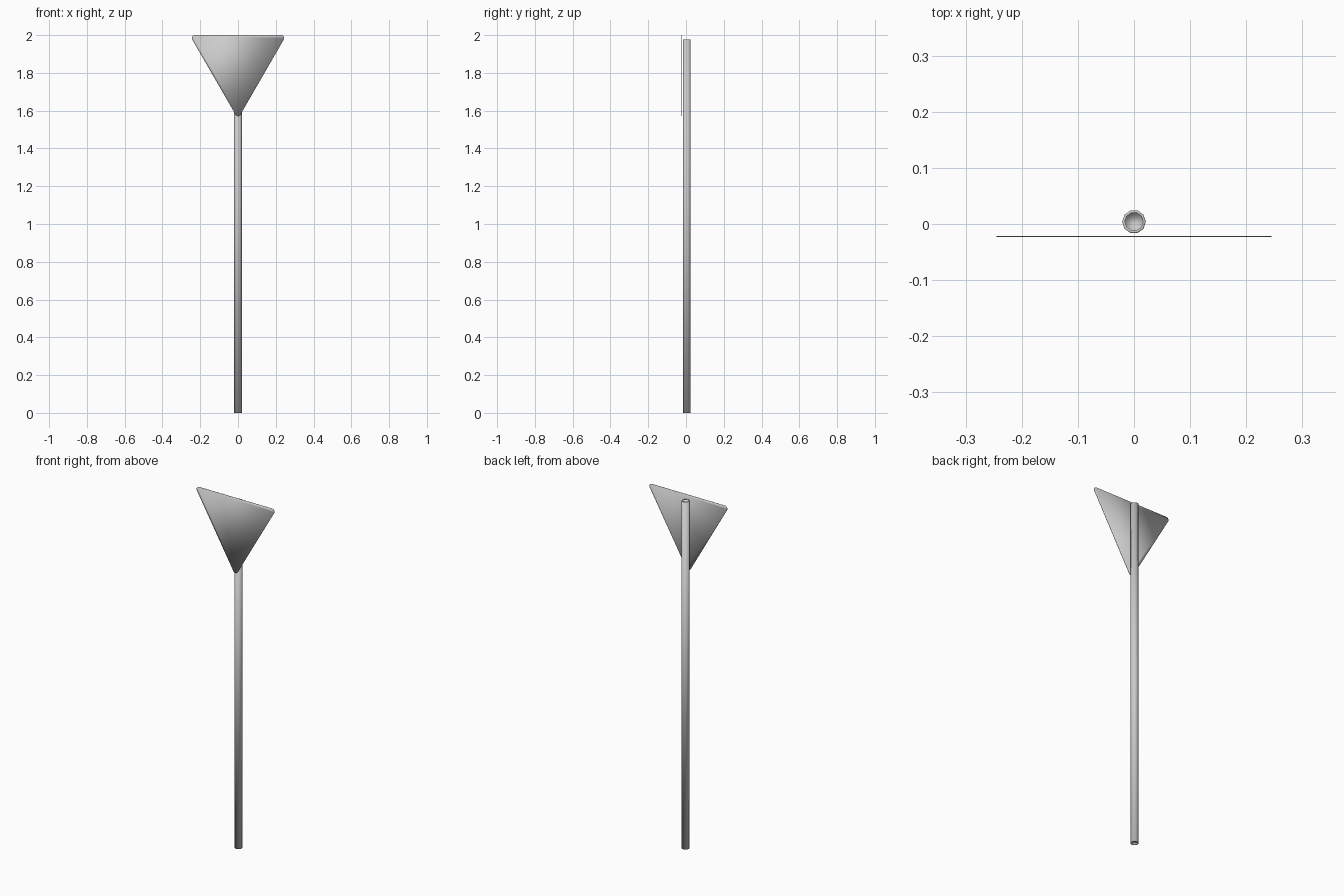
import bpy, bmesh
from math import sin, cos, pi, radians, sqrt

if "Cube" in bpy.data.objects:
    bpy.data.objects.remove(bpy.data.objects["Cube"])


def make_object(name, bm):
    # Everything is fully smooth shaded, including caps and rims
    bmesh.ops.recalc_face_normals(bm, faces=bm.faces)
    mesh = bpy.data.meshes.new(name)
    bm.to_mesh(mesh)
    bm.free()
    obj = bpy.data.objects.new(name, mesh)
    bpy.context.collection.objects.link(obj)
    for p in mesh.polygons:
        p.use_smooth = True
    return obj


# Pole: ten-sided post, both ends have a flat lip around a shallow recess
SIDES, POLE_Y, HEIGHT = 10, 0.004, 1.976
RO, RI, D = 0.021, 0.016, 0.004
profile = [(RI, D), (RI, 0), (RO, 0), (RO, HEIGHT), (RI, HEIGHT), (RI, HEIGHT - D)]
rings = []
bm = bmesh.new()
for r, z in profile:
    rings.append([bm.verts.new((r * cos(2 * pi * i / SIDES),
                                POLE_Y + r * sin(2 * pi * i / SIDES), z))
                  for i in range(SIDES)])
for a, b in zip(rings, rings[1:]):
    for i in range(SIDES):
        j = (i + 1) % SIDES
        bm.faces.new((a[i], a[j], b[j], b[i]))
bm.faces.new(rings[0])
bm.faces.new(rings[-1])
make_object("pole", bm)

# Sign plate: thin inverted equilateral triangle with rounded corners
R, HALF, TOP, STEPS = 0.015, 0.230, 2.0, 6
centres = [(HALF, TOP - R), (-HALF, TOP - R), (0, TOP - R - HALF * sqrt(3))]
bm = bmesh.new()
outline = []
for k, (cx, cz) in enumerate(centres):
    for s in range(STEPS + 1):
        a = radians(-30 + 120 * k + 120 * s / STEPS)
        outline.append(bm.verts.new((cx + R * cos(a), -0.023, cz + R * sin(a))))
face = bm.faces.new(outline)
ret = bmesh.ops.extrude_face_region(bm, geom=[face], use_keep_orig=True)["geom"]
bmesh.ops.translate(bm, vec=(0, 0.002, 0),
                    verts=[v for v in ret if isinstance(v, bmesh.types.BMVert)])
make_object("sign_plate", bm)
